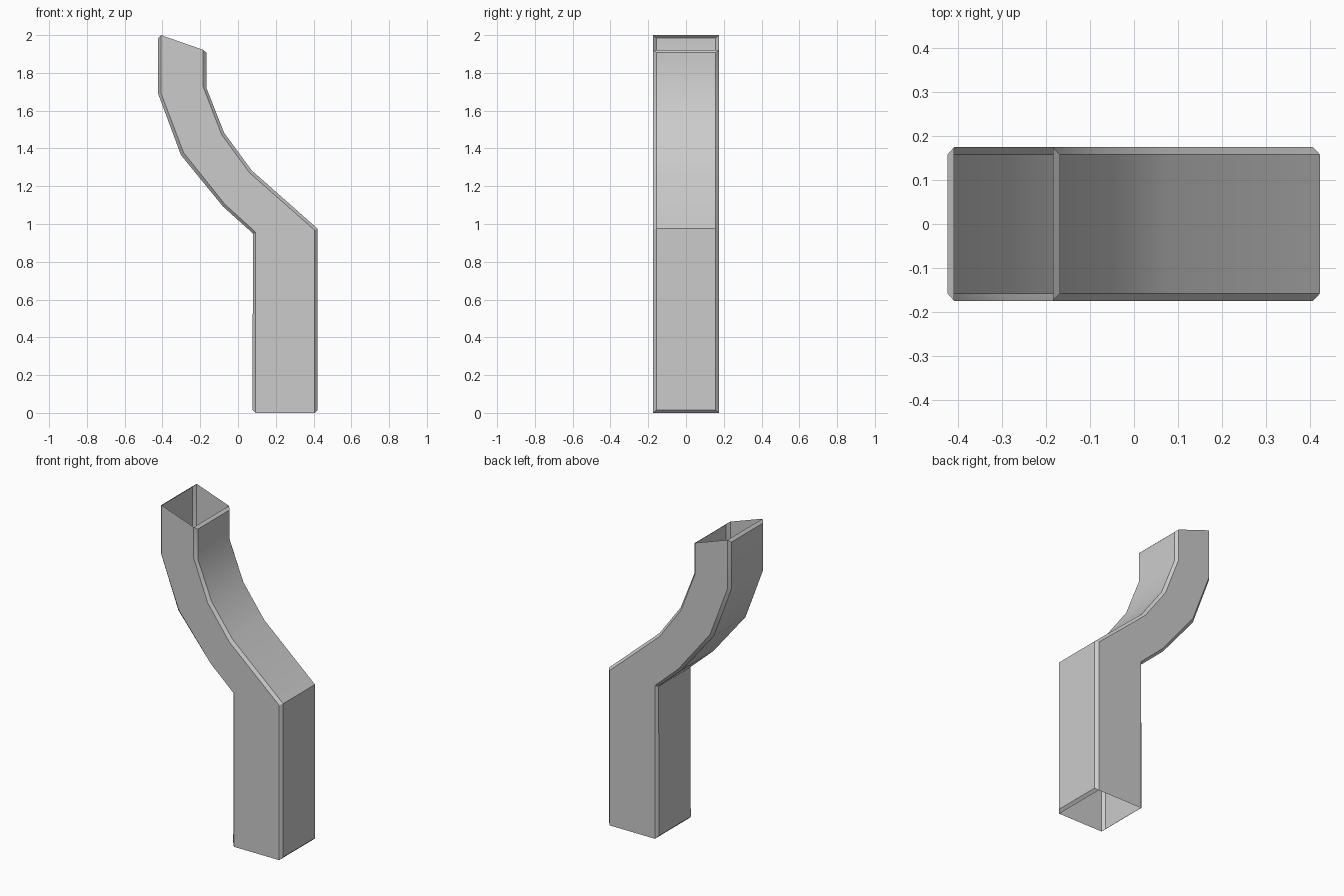
import bpy
import bmesh
import math

cube = bpy.data.objects.get("Cube")
if cube:
    bpy.data.objects.remove(cube, do_unlink=True)

FACE_Y = 0.174   # flat front and back faces
WALL_Y = 0.157   # half width of the side walls, inside the chamfers

# Side profiles from bottom to top: wall line, and its chamfered inner line
left_wall = [(0.077, 0.016), (0.079, 0.95), (-0.08, 1.093),
             (-0.302, 1.365), (-0.423, 1.69), (-0.423, 1.984)]
left_inset = [(0.093, 0), (0.093, 0.957), (-0.07, 1.105),
              (-0.288, 1.378), (-0.408, 1.693), (-0.408, 2)]
right_wall = [(0.422, 0.016), (0.422, 0.975), (0.073, 1.283),
              (-0.073, 1.482), (-0.168, 1.722), (-0.168, 1.907)]
right_inset = [(0.406, 0), (0.406, 0.967), (0.062, 1.27),
               (-0.087, 1.474), (-0.184, 1.725), (-0.184, 1.922)]

grey = bpy.data.materials.new("plain grey")
grey.use_nodes = True
colour = (0.6, 0.6, 0.6, 1)
grey.diffuse_color = colour
grey.node_tree.nodes["Principled BSDF"].inputs["Base Color"].default_value = colour

bm = bmesh.new()


def line(points, y):
    return [bm.verts.new((x, y, z)) for x, z in points]


def bridge(a, b):
    for i in range(len(a) - 1):
        bm.faces.new((a[i], a[i + 1], b[i + 1], b[i]))


# Lines running up the duct, in order around its open section
rails = [line(left_inset, -FACE_Y), line(right_inset, -FACE_Y),
         line(right_wall, -WALL_Y), line(right_wall, WALL_Y),
         line(right_inset, FACE_Y), line(left_inset, FACE_Y),
         line(left_wall, WALL_Y), line(left_wall, -WALL_Y)]
for i, rail in enumerate(rails):
    bridge(rail, rails[(i + 1) % len(rails)])

# Chamfered lips of both side walls at the two open ends
for first in (1, 5):
    a, b, c, d = [rails[(first + k) % len(rails)] for k in range(4)]
    for end in (0, -1):
        bm.faces.new((a[end], b[end], c[end], d[end]))

bmesh.ops.recalc_face_normals(bm, faces=bm.faces)
mesh = bpy.data.meshes.new("bent_duct")
bm.to_mesh(mesh)
bm.free()
mesh.materials.append(grey)

duct = bpy.data.objects.new("bent_duct", mesh)
bpy.context.collection.objects.link(duct)
bpy.ops.object.select_all(action="DESELECT")
duct.select_set(True)
bpy.context.view_layer.objects.active = duct
bpy.ops.object.shade_smooth_by_angle(angle=math.radians(30))
